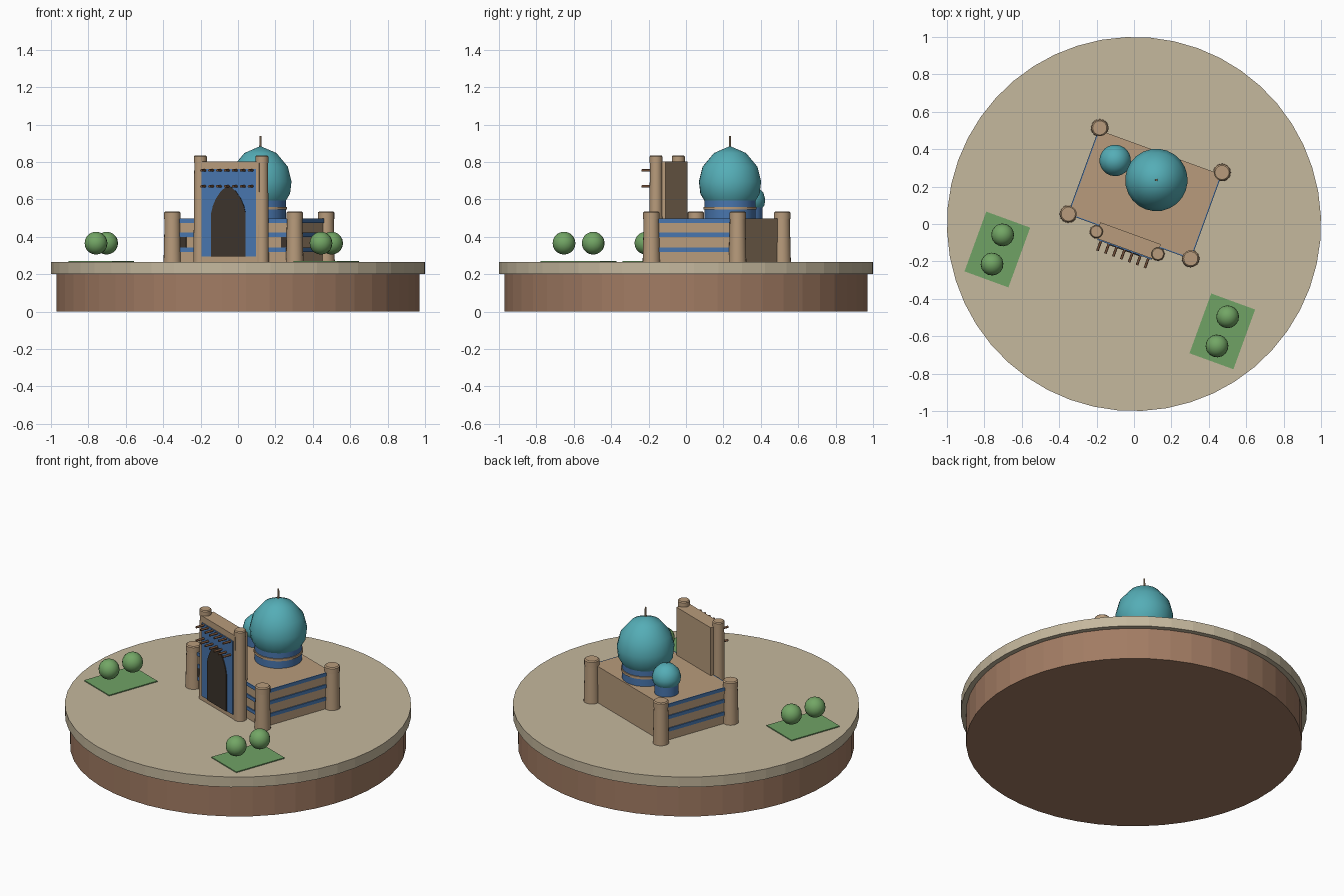
import bpy, bmesh, math
from mathutils import Matrix

cube = bpy.data.objects.get("Cube")
if cube:
    bpy.data.objects.remove(cube, do_unlink=True)


def material(name, rgb):
    m = bpy.data.materials.new(name)
    m.use_nodes = True
    m.diffuse_color = (*rgb, 1)
    m.node_tree.nodes["Principled BSDF"].inputs["Base Color"].default_value = (*rgb, 1)
    return m


PAVING = material("paving", (0.56, 0.48, 0.34))
EARTH = material("earth", (0.36, 0.20, 0.125))
BRICK = material("sand_brick", (0.48, 0.33, 0.20))
BLUE = material("blue_tile", (0.065, 0.18, 0.42))
TEAL = material("turquoise_tile", (0.09, 0.42, 0.47))
DARK = material("dark_opening", (0.045, 0.034, 0.025))
WOOD = material("wood", (0.17, 0.08, 0.04))
GRASS = material("grass", (0.16, 0.36, 0.13))
LEAF = material("leaves", (0.17, 0.38, 0.13))

TURN = math.radians(-20)   # the whole precinct is turned on its plinth
GROUND, ROOF = 0.265, 0.497


def finish(name, bm, mat, smooth=None):
    bmesh.ops.recalc_face_normals(bm, faces=bm.faces)
    mesh = bpy.data.meshes.new(name)
    bm.to_mesh(mesh)
    bm.free()
    mesh.materials.append(mat)
    ob = bpy.data.objects.new(name, mesh)
    bpy.context.collection.objects.link(ob)
    ob.rotation_euler.z = TURN
    if smooth:
        bpy.ops.object.select_all(action='DESELECT')
        ob.select_set(True)
        bpy.context.view_layer.objects.active = ob
        bpy.ops.object.shade_smooth_by_angle(angle=math.radians(smooth))
    return ob


def box(name, mat, u, v, z):
    """Box from (low, high) pairs on each axis."""
    bm = bmesh.new()
    size = [b - a for a, b in (u, v, z)]
    mid = [(a + b) / 2 for a, b in (u, v, z)]
    bmesh.ops.create_cube(bm, size=1, matrix=Matrix.Translation(mid) @ Matrix.Diagonal((*size, 1)))
    return finish(name, bm, mat)


def lathe(name, mat, profile, at=(0, 0), sides=24, smooth=40):
    """Turn (radius, height) points about a vertical axis."""
    bm = bmesh.new()
    rings = []
    for r, z in profile:
        n = sides if r > 0 else 1
        rings.append([bm.verts.new((at[0] + r * math.cos(math.tau * i / sides),
                                    at[1] + r * math.sin(math.tau * i / sides), z))
                      for i in range(n)])
    for a, b in zip(rings, rings[1:]):
        for i in range(sides):
            j = (i + 1) % sides
            corners = [a[i % len(a)], a[j % len(a)], b[j % len(b)], b[i % len(b)]]
            bm.faces.new(list(dict.fromkeys(corners)))
    for ring in (rings[0], rings[-1]):
        if len(ring) > 1:
            bm.faces.new(ring)
    return finish(name, bm, mat, smooth)


def tower(name, at, r, top):
    cap = top - 0.04
    lathe(name, BRICK, [(r, GROUND), (r * 0.88, cap), (r * 0.94, cap),
                        (r * 0.94, top - 0.006), (r * 0.8, top)], at, 20)


# Round plinth
lathe("plinth_base", EARTH, [(0.97, 0), (0.97, 0.2)], sides=48, smooth=None)
lathe("plinth_top", PAVING, [(1, 0.2), (1, GROUND)], sides=48, smooth=None)

# Main hall with tiled bands on the front and both sides
FRONT, BACK, HALF = -0.067, 0.408, 0.345
box("hall", BRICK, (-HALF, HALF), (FRONT, BACK), (GROUND, ROOF))
for i, z in enumerate((0.32, 0.4, 0.475)):
    band = (z, z + 0.022)
    box(f"front_band_{i}", BLUE, (-HALF, HALF), (FRONT - 0.006, FRONT), band)
    for s, side in ((-1, "right"), (1, "left")):
        edge = sorted((s * HALF, s * (HALF + 0.006)))
        box(f"{side}_band_{i}", BLUE, edge, (FRONT, BACK - 0.005), band)

# Corner towers, portal towers and front windows
for s, side in ((-1, "right"), (1, "left")):
    tower(f"front_{side}_tower", (s * 0.348, -0.07), 0.047, 0.535)
    tower(f"back_{side}_tower", (s * 0.348, 0.42), 0.047, 0.535)
    tower(f"portal_{side}_tower", (s * 0.175, -0.107), 0.037, 0.835)
    box(f"{side}_window", DARK, sorted((s * 0.27, s * 0.33)), (FRONT - 0.005, FRONT), (0.342, 0.4))

# Portal block with tiled face
box("portal", BRICK, (-0.172, 0.172), (-0.141, -0.053), (GROUND, 0.802))
box("portal_tiles", BLUE, (-0.155, 0.155), (-0.147, -0.141), (0.295, 0.762))

# Pointed archway
half_arch = [(0.097, 0.295), (0.097, 0.53), (0.088, 0.565), (0.07, 0.605), (0.045, 0.64), (0.02, 0.662)]
outline = half_arch + [(0, 0.675)] + [(-u, z) for u, z in reversed(half_arch)]
bm = bmesh.new()
face = bm.faces.new([bm.verts.new((u, -0.146, z)) for u, z in outline])
out = bmesh.ops.extrude_face_region(bm, geom=[face])
bmesh.ops.translate(bm, vec=(0, -0.006, 0),
                    verts=[g for g in out["geom"] if isinstance(g, bmesh.types.BMVert)])
finish("archway", bm, DARK)

# Two rows of projecting beams
for row, z in enumerate((0.67, 0.755)):
    for i in range(7):
        bm = bmesh.new()
        place = Matrix.Translation(((i - 3) * 0.045, -0.17, z)) @ Matrix.Rotation(math.pi / 2, 4, 'X')
        bmesh.ops.create_cone(bm, cap_ends=True, segments=8, radius1=0.007, radius2=0.007,
                              depth=0.062, matrix=place)
        finish(f"beam_{row}_{i}", bm, WOOD, 50)

# Main dome on its drum
MAIN = (0.032, 0.262)
lathe("main_drum", BLUE, [(0.137, ROOF), (0.137, 0.6)], MAIN)
lathe("drum_ring", BRICK, [(0.143, 0.545), (0.143, 0.56)], MAIN)
lathe("main_dome", TEAL, [(0.135, 0.59), (0.159, 0.63), (0.167, 0.695), (0.147, 0.775),
                          (0.086, 0.848), (0, 0.885)], MAIN)
lathe("finial", BRICK, [(0.007, 0.87), (0.005, 0.94)], MAIN, 8)

# Small dome
SMALL = (-0.211, 0.285)
lathe("small_drum", BLUE, [(0.07, ROOF), (0.07, 0.56)], SMALL)
lathe("small_dome", TEAL, [(0.066, 0.55), (0.08, 0.57), (0.084, 0.6), (0.073, 0.638),
                           (0.043, 0.668), (0, 0.682)], SMALL)

# Garden beds with round shrubs
for s, side in ((-1, "right"), (1, "left")):
    u, v = s * 0.64, -0.378
    box(f"{side}_lawn", GRASS, (u - 0.125, u + 0.125), (v - 0.17, v + 0.17), (GROUND, GROUND + 0.006))
    for d, end in ((-1, "front"), (1, "back")):
        bm = bmesh.new()
        bmesh.ops.create_uvsphere(bm, u_segments=16, v_segments=10, radius=0.061,
                                  matrix=Matrix.Translation((u, v + d * 0.083, 0.366)))
        finish(f"{side}_{end}_shrub", bm, LEAF, 60)
